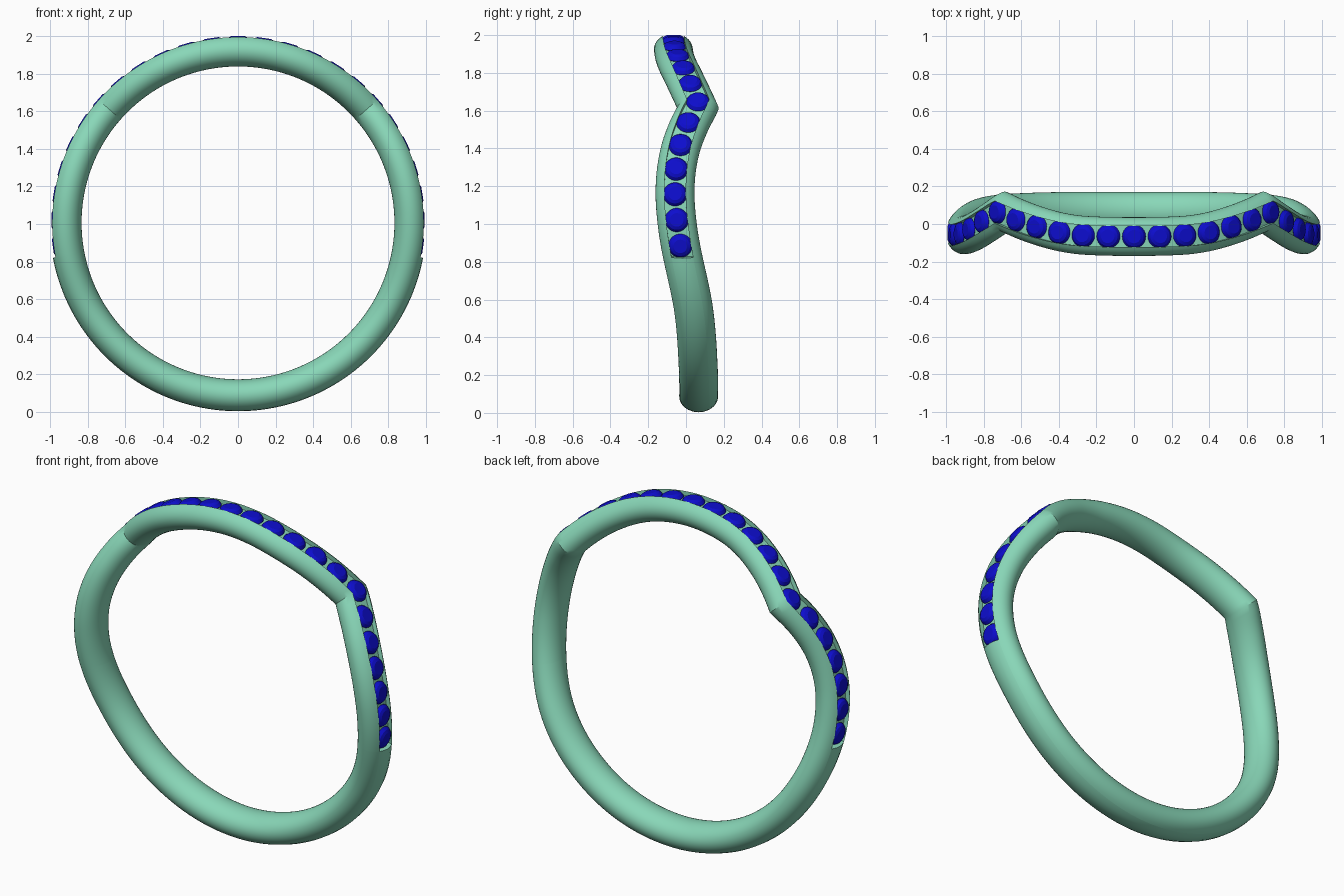
import bpy, bmesh
from math import sin, cos, pi, radians, sqrt, atan
from mathutils import Matrix, Vector

if "Cube" in bpy.data.objects:
    bpy.data.objects.remove(bpy.data.objects["Cube"])

CZ, RC = 1.006, 0.918          # ring centre height, radius of the band's core
HW, HH = 0.103, 0.085          # half width / half thickness of the band section
GROOVE, FLOOR = 0.056, 0.045   # channel half width, channel floor height
STEP, KINK, END = 8.1, 48.6, 100.7   # stone pitch, kink and channel end (degrees from top)

# Sideways wave of the band: (degrees from top, y), two smooth runs meeting at the kink
UPPER = [(0, -.067), (16.2, -.061), (24.3, -.045), (32.4, -.015), (40.5, .022), (KINK, .064)]
LOWER = [(KINK, .064), (56.7, .012), (64.8, -.029), (72.9, -.052), (81, -.058),
         (89.1, -.049), (97.2, -.030), (120, .040), (145, .064), (180, .067)]


def wave(deg):
    a = abs(deg)
    run = UPPER if a < KINK else LOWER
    n = len(run)

    def slope(i):
        if run[i][0] in (0, 180):
            return 0
        p, q = run[max(i - 1, 0)], run[min(i + 1, n - 1)]
        return (q[1] - p[1]) / (q[0] - p[0])
    i = max(k for k in range(n - 1) if run[k][0] <= a)
    (x0, y0), (x1, y1) = run[i], run[i + 1]
    h = x1 - x0
    t = (a - x0) / h
    return ((2*t**3 - 3*t*t + 1) * y0 + (t**3 - 2*t*t + t) * h * slope(i)
            + (3*t*t - 2*t**3) * y1 + (t**3 - t*t) * h * slope(i + 1))


def wave_slope(deg):
    return (wave(deg + .05) - wave(deg - .05)) / (radians(.1) * RC)


def material(name, color):
    m = bpy.data.materials.new(name)
    m.diffuse_color = color
    m.use_nodes = True
    m.node_tree.nodes["Principled BSDF"].inputs["Base Color"].default_value = m.diffuse_color
    return m


def finish(bm, name, mat, angle):
    bmesh.ops.recalc_face_normals(bm, faces=bm.faces)
    me = bpy.data.meshes.new(name)
    bm.to_mesh(me)
    bm.free()
    ob = bpy.data.objects.new(name, me)
    bpy.context.collection.objects.link(ob)
    me.materials.append(mat)
    bpy.ops.object.select_all(action='DESELECT')
    ob.select_set(True)
    bpy.context.view_layer.objects.active = ob
    bpy.ops.object.shade_smooth_by_angle(angle=radians(angle))
    return ob


def section(cut):
    """Oval section as (sideways, outward) points, with or without the stone channel."""
    def top(u):
        return HH * sqrt(1 - (u / HW) ** 2)
    pts = [(GROOVE, top(GROOVE))]
    for u in (.999, .5, 0, -.5, -.999):
        pts.append((u * GROOVE, FLOOR if cut else top(u * GROOVE)))
    pts.append((-GROOVE, top(GROOVE)))
    # remaining oval, from one channel lip round the inside to the other
    a0 = pi / 2 + atan((GROOVE / HW) / sqrt(1 - (GROOVE / HW) ** 2))
    span = 2 * pi - 2 * (a0 - pi / 2)
    n = 30
    for k in range(1, n):
        a = a0 + span * k / n
        pts.append((HW * cos(a), HH * sin(a)))
    return pts


# Band: section swept round the circle
stations = [(d, abs(d) < END) for d in range(-179, 181, 2) if abs(abs(d) - KINK) > .8]
stations += [(s * KINK, True) for s in (-1, 1)]
for s in (-1, 1):
    stations += [(s * (END - .01), True), (s * (END + .01), False)]
stations.sort()
bm = bmesh.new()
rings = []
for d, cut in stations:
    a, y = radians(d), wave(d)
    stretch = sqrt(1 + wave_slope(d - .1 if d > 0 else d + .1) ** 2)
    rings.append([bm.verts.new(((RC + v) * sin(a), y + u * stretch, CZ + (RC + v) * cos(a)))
                  for u, v in section(cut)])
for r0, r1 in zip(rings, rings[1:] + rings[:1]):
    for i in range(len(r0)):
        j = (i + 1) % len(r0)
        bm.faces.new((r0[i], r0[j], r1[j], r1[i]))
finish(bm, "ring_band", material("band_green", (.25, .68, .48, 1)), 30)

# Stones: round cut gems seated in the channel
PROFILE = [(.036, .994), (.052, .986), (.063, .970), (.063, .966), (.012, .935)]
SEG = 24
bm = bmesh.new()
for k in range(-12, 13):
    d = k * STEP
    a = radians(d)
    tilt = 0 if abs(k) == 6 else atan(wave_slope(d))
    out = Vector((sin(a), 0, cos(a)))
    along = Vector((cos(a), 0, -sin(a)))
    side = Vector((0, 1, 0))
    t = along * cos(tilt) + side * sin(tilt)
    b = side * cos(tilt) - along * sin(tilt)
    base = Vector((0, wave(d), CZ))
    loops = [[bm.verts.new(base + out * h + (t * cos(2*pi*i/SEG) + b * sin(2*pi*i/SEG)) * r)
              for i in range(SEG)] for r, h in PROFILE]
    for l0, l1 in zip(loops, loops[1:]):
        for i in range(SEG):
            j = (i + 1) % SEG
            bm.faces.new((l0[i], l0[j], l1[j], l1[i]))
    bm.faces.new(loops[0])
    bm.faces.new(loops[-1])
finish(bm, "channel_stones", material("stone_blue", (.004, .004, .62, 1)), 25)
